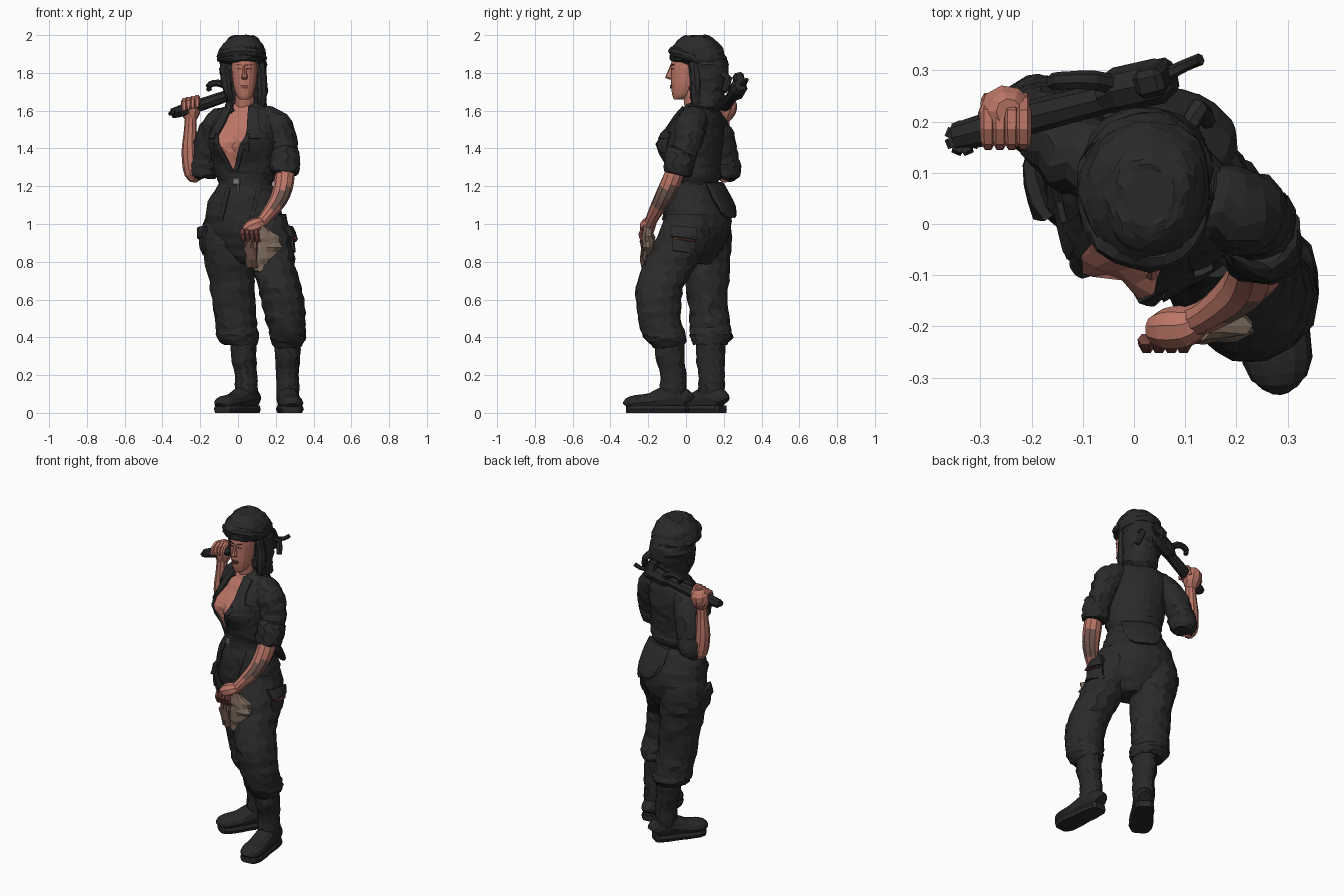
import bpy, bmesh, math, random
from mathutils import Vector
from mathutils.bvhtree import BVHTree

random.seed(4)
YAW = math.radians(-24)          # body is turned to its right


def material(name, rgb):
    m = bpy.data.materials.new(name)
    m.diffuse_color = (*rgb, 1)
    return m


CLOTH = material("charcoal cloth", (0.023, 0.023, 0.024))
BOOT = material("boot leather", (0.021, 0.021, 0.022))
SKIN = material("skin", (0.50, 0.18, 0.135))
DARK = material("dark red skin", (0.15, 0.05, 0.042))
INK = material("tattoo", (0.17, 0.10, 0.08))
RAG = material("beige rag", (0.20, 0.14, 0.105))
RAG2 = material("brown rag", (0.12, 0.065, 0.05))
STEEL = material("buckle steel", (0.20, 0.20, 0.20))


def finish(name, bm, mats):
    bmesh.ops.recalc_face_normals(bm, faces=bm.faces)
    me = bpy.data.meshes.new(name)
    bm.to_mesh(me)
    bm.free()
    for m in mats:
        me.materials.append(m)
    ob = bpy.data.objects.new(name, me)
    bpy.context.collection.objects.link(ob)
    return ob


def smooth_rows(rows, k):
    # Catmull-Rom through the given rings
    out = []
    for i in range(len(rows) - 1):
        p = [Vector(rows[max(0, min(len(rows) - 1, j))]) for j in range(i - 1, i + 3)]
        for s in range(k):
            t = s / k
            out.append(0.5 * (2 * p[1] + (p[2] - p[0]) * t + (2 * p[0] - 5 * p[1] + 4 * p[2] - p[3]) * t * t
                              + (3 * p[1] - p[0] - 3 * p[2] + p[3]) * t ** 3))
    return out + [Vector(rows[-1])]


def loft(name, rows, mats, n=14, yaw=0, k=3, wob=0, jit=0, follow=False, shape=None, cut=(), rule=None):
    """Skin rings (x, y, z, rx, ry); follow turns the rings along the path."""
    mats = mats if isinstance(mats, list) else [mats]
    rows = smooth_rows(rows, k)
    cen = [Vector(r[:3]) for r in rows]
    whole = (cen[-1] - cen[0]).normalized()
    ref = Vector((0, 0, 1)) if abs(whole.z) < 0.5 else Vector((0, 1, 0))
    bm, rings = bmesh.new(), []
    for i, r in enumerate(rows):
        u, v = Vector((math.cos(yaw), math.sin(yaw), 0)), Vector((-math.sin(yaw), math.cos(yaw), 0))
        if follow:
            t = (cen[min(i + 1, len(cen) - 1)] - cen[max(i - 1, 0)]).normalized()
            u = t.cross(ref).normalized()
            v = u.cross(t)
        ring = []
        for j in range(n):
            a = 2 * math.pi * (j + 0.5 * (i % 2) * (wob > 0)) / n
            f = 1 + wob * math.sin(3 * a + r[2] * 55 + 2 * math.sin(r[2] * 21)) + wob * 0.7 * math.sin(r[2] * 110 + a)
            lx, ly = math.cos(a) * abs(r[3]) * f, math.sin(a) * abs(r[4]) * f
            if shape:
                ly = shape(lx, ly, r[2])
            p = cen[i] + u * lx + v * ly
            p += Vector([random.uniform(-jit, jit) for _ in range(3)])
            ring.append(bm.verts.new(p))
        rings.append(ring)
    for a, b in zip(rings, rings[1:]):
        for j in range(n):
            bm.faces.new((a[j], a[(j + 1) % n], b[(j + 1) % n], b[j]))
    bm.faces.new(rings[0])
    bm.faces.new(rings[-1])
    for co, no in cut:
        bmesh.ops.bisect_plane(bm, geom=bm.verts[:] + bm.edges[:] + bm.faces[:], plane_co=co, plane_no=no)
    bmesh.ops.recalc_face_normals(bm, faces=bm.faces)
    if rule:
        for f in bm.faces:
            f.material_index = rule(f.calc_center_median(), f.normal)
    return finish(name, bm, mats)


def tube(name, pts, mat, n=8, k=2, **kw):
    return loft(name, [(x, y, z, r, r) for x, y, z, r in pts], mat, n=n, k=k, follow=True, **kw)


def drape(name, target, mat, corners, d, thick=0.01, n=4):
    """Lay a thin plate with four world corners onto a surface along d."""
    tree = BVHTree.FromPolygons([v.co for v in target.data.vertices], [p.vertices[:] for p in target.data.polygons])
    c, d = [Vector(p) for p in corners], Vector(d).normalized()
    bm, g = bmesh.new(), {}
    for i in range(n + 1):
        for j in range(n + 1):
            s, t = i / n, j / n
            hit = tree.ray_cast(c[0].lerp(c[1], s).lerp(c[3].lerp(c[2], s), t), d)[0]
            if hit:
                g[i, j] = bm.verts.new(hit - d * thick * 0.2)
    for i in range(n):
        for j in range(n):
            q = [(i, j), (i + 1, j), (i + 1, j + 1), (i, j + 1)]
            if all(x in g for x in q):
                bm.faces.new([g[x] for x in q])
    ob = finish(name, bm, [mat])
    m = ob.modifiers.new("thickness", "SOLIDIFY")
    m.thickness, m.offset = thick, 0
    return ob


def block(name, loc, size, mat, rot=(0, 0, 0), bevel=0.006):
    bm = bmesh.new()
    bmesh.ops.create_cube(bm, size=1)
    bmesh.ops.scale(bm, vec=size, verts=bm.verts)
    bmesh.ops.bevel(bm, geom=bm.edges[:], offset=bevel, segments=1, affect='EDGES')
    ob = finish(name, bm, [mat])
    ob.location, ob.rotation_euler = loc, rot
    return ob


# --- torso: shirt with an open V neck ---
UX, FY = Vector((math.cos(YAW), math.sin(YAW), 0)), Vector((-math.sin(YAW), math.cos(YAW), 0))
MID = Vector((0.03, 0.04, 0))
body = lambda lx, ly, z: MID + UX * lx + FY * ly + Vector((0, 0, z))


def opening(z):
    return 0.088 * (z - 1.27) / 0.21 if z < 1.48 else 0.088 - 0.05 * (z - 1.48) / 0.16


def bust(lx, ly, z):
    return ly - (0.05 * math.exp(-((abs(lx) - 0.08) / 0.055) ** 2 - ((z - 1.42) / 0.065) ** 2) if ly < 0 else 0)


def neckline(c, no):
    q = c - MID
    return int(q.dot(FY) < 0 and c.z > 1.27 and abs(q.dot(UX)) < opening(c.z))


cuts = []
for s in (-1, 1):
    cuts += [(body(0, 0, 1.27), UX * 0.21 - Vector((0, 0, s * 0.088))),
             (body(s * 0.088, 0, 1.48), UX * 0.16 + Vector((0, 0, s * 0.05)))]
torso = loft("shirt_body", [
    (0.04, 0.04, 1.20, 0.132, 0.115), (0.04, 0.045, 1.25, 0.162, 0.135), (0.035, 0.04, 1.30, 0.168, 0.138), (0.03, 0.04, 1.38, 0.178, 0.147),
    (0.03, 0.048, 1.46, 0.185, 0.146), (0.035, 0.065, 1.54, 0.185, 0.122), (0.04, 0.075, 1.595, 0.155, 0.095),
    (0.035, 0.075, 1.645, 0.068, 0.06)], [CLOTH, SKIN], n=28, yaw=YAW, jit=0.003, wob=0.006, shape=bust, cut=cuts, rule=neckline)
for s, side in ((-1, "right"), (1, "left")):
    w = lambda z, e: body(s * (opening(z) + e), -1, z)
    p = lambda a, z: body(s * a, -1, z)
    drape(side + "_lapel", torso, CLOTH, [w(1.47, -0.004), w(1.47, 0.055), w(1.61, 0.05), w(1.62, 0)], FY, 0.018)
    drape(side + "_shirt_edge", torso, CLOTH, [w(1.28, -0.004), w(1.28, 0.02), w(1.47, 0.025), w(1.47, -0.004)], FY, 0.014)
    drape(side + "_breast_pocket", torso, CLOTH, [p(.10, 1.38), p(.155, 1.38), p(.155, 1.47), p(.10, 1.47)], FY, 0.01)
    drape(side + "_pocket_flap", torso, CLOTH, [p(.095, 1.45), p(.16, 1.45), p(.16, 1.485), p(.095, 1.485)], FY, 0.02)
tube("shirt_collar", [(-0.025, 0.005, 1.59, 0.014), (-0.045, 0.06, 1.625, 0.026), (0.0, 0.125, 1.645, 0.03), (0.07, 0.125, 1.645, 0.03),
                      (0.115, 0.06, 1.63, 0.028), (0.10, 0.0, 1.59, 0.014)], CLOTH, n=7, k=3, jit=0.002)

# --- hips, belt, shirt tail ---
hips = loft("trouser_hips", [
    (0.04, 0.035, 1.23, 0.135, 0.115), (0.03, 0.045, 1.15, 0.178, 0.145), (0.03, 0.06, 1.05, 0.212, 0.17),
    (0.04, 0.06, 0.95, 0.215, 0.165), (0.05, 0.055, 0.86, 0.17, 0.13), (0.06, 0.05, 0.79, 0.07, 0.08)],
    CLOTH, n=20, yaw=YAW, jit=0.004, wob=0.008)
loft("belt", [(0.04, 0.035, 1.195, 0.146, 0.126), (0.04, 0.035, 1.24, 0.144, 0.124)], BOOT, n=20, yaw=YAW, k=1)
block("belt_buckle", (-0.008, -0.085, 1.225), (0.04, 0.012, 0.035), STEEL, (0, 0, YAW), 0.003)
block("belt_tongue", (0.0, -0.088, 1.20), (0.014, 0.012, 0.06), STEEL, (0, 0, YAW), 0.003)
loft("shirt_tail", [(0.08, 0.15, 1.22, 0.11, 0.025), (0.095, 0.195, 1.13, 0.115, 0.03), (0.115, 0.225, 1.06, 0.09, 0.025),
                    (0.125, 0.24, 1.035, 0.05, 0.012)], CLOTH, n=12, yaw=YAW, k=2, jit=0.003)
for x0, x1 in ((-0.10, -0.04), (0.06, 0.12)):
    drape("trouser_pleat", hips, CLOTH, [(x0, -1, 1.02), (x0 + .02, -1, 1.02), (x1, -1, 1.19), (x1 - .02, -1, 1.19)],
          (0, 1, 0), 0.012)

# --- trouser legs ---
leg_r = loft("right_trouser_leg", [
    (-0.05, 0.10, 1.05, 0.115, 0.125), (-0.06, 0.10, 0.93, 0.138, 0.145), (-0.05, 0.10, 0.82, 0.13, 0.135),
    (-0.035, 0.11, 0.70, 0.122, 0.117), (-0.02, 0.12, 0.55, 0.115, 0.105), (-0.008, 0.13, 0.45, 0.112, 0.11),
    (0.0, 0.135, 0.40, 0.113, 0.115), (0.015, 0.13, 0.36, 0.09, 0.09)], CLOTH, jit=0.004, wob=0.02)
leg_l = loft("left_trouser_leg", [
    (0.14, 0.02, 1.05, 0.115, 0.125), (0.155, -0.01, 0.93, 0.132, 0.148), (0.175, -0.065, 0.82, 0.126, 0.146),
    (0.21, -0.13, 0.70, 0.115, 0.132), (0.235, -0.145, 0.60, 0.115, 0.122), (0.25, -0.14, 0.50, 0.107, 0.115),
    (0.265, -0.12, 0.42, 0.098, 0.118), (0.265, -0.105, 0.38, 0.092, 0.105), (0.26, -0.095, 0.345, 0.07, 0.08)],
    CLOTH, jit=0.004, wob=0.02)
for ob, side, sx, y in ((leg_r, "right", -1, 0.08), (leg_l, "left", 1, -0.01)):
    q = lambda dy, z: (sx, y + dy, z)
    drape(side + "_cargo_pocket", ob, CLOTH, [q(-.06, .86), q(.06, .84), q(.06, .96), q(-.06, .97)], (-sx, 0, 0), 0.018)
    drape(side + "_cargo_flap", ob, CLOTH, [q(-.065, .93), q(.065, .92), q(.065, .975), q(-.065, .985)], (-sx, 0, 0), 0.036)
drape("pocket_lining", leg_l, DARK, [(1, -.06, .922), (1, .04, .907), (1, .04, .918), (1, -.06, .933)], (-1, 0, 0), 0.042)

# --- boots ---
for side, sx, sy, heel, toe in (("right", 0.03, 0.13, (0.085, 0.195), (-0.09, -0.055)),
                                ("left", 0.262, -0.085, (0.255, 0.01), (0.285, -0.315))):
    h, t = Vector((*heel, 0)), Vector((*toe, 0))
    a = h.lerp(t, 0.24)
    loft(side + "_boot_shaft", [(sx, sy, 0.40, 0.07, 0.078), (sx, sy, 0.30, 0.068, 0.078),
                                (a.x, a.y, 0.20, 0.06, 0.07), (a.x, a.y, 0.13, 0.062, 0.072), (a.x, a.y, 0.06, 0.055, 0.065)],
         BOOT, n=12, jit=0.002, wob=0.02)
    rows = [(0, .035, .045), (.05, .052, .058), (.25, .06, .07), (.45, .06, .06), (.62, .066, .047), (.85, .066, .042), (.96, .052, .036), (1, .03, .025)]
    loft(side + "_boot_foot", [(*(h.lerp(t, s) + Vector((0, 0, 0.01 + v)))[:], w, v) for s, w, v in rows],
         BOOT, n=12, k=2, follow=True)
    loft(side + "_boot_sole", [(*(h.lerp(t, s) + Vector((0, 0, 0.02)))[:], w * 1.04, 0.045) for s, w, v in rows],
         BOOT, n=12, k=1, follow=True, shape=lambda lx, ly, z: max(-0.02, min(0.02, ly)))

# --- sleeves with rolled cuffs ---
tube("left_sleeve", [(0.13, 0.045, 1.56, 0.07), (0.20, 0.025, 1.525, 0.085), (0.232, 0.015, 1.45, 0.078),
                     (0.248, -0.01, 1.37, 0.07), (0.25, -0.03, 1.31, 0.068)], CLOTH, n=14, k=3, jit=0.004, wob=0.025)
tube("left_cuff", [(0.25, -0.02, 1.39, 0.06), (0.25, -0.025, 1.375, 0.078), (0.25, -0.035, 1.32, 0.08),
                   (0.245, -0.045, 1.27, 0.076), (0.245, -0.047, 1.26, 0.05)], CLOTH, n=12, jit=0.004, wob=0.03)
tube("right_sleeve", [(-0.05, 0.105, 1.56, 0.07), (-0.10, 0.13, 1.525, 0.083), (-0.145, 0.175, 1.45, 0.084),
                      (-0.172, 0.20, 1.36, 0.077), (-0.185, 0.21, 1.29, 0.07)], CLOTH, n=14, k=3, jit=0.004, wob=0.025)
tube("right_cuff", [(-0.175, 0.205, 1.36, 0.055), (-0.177, 0.205, 1.35, 0.078), (-0.185, 0.21, 1.30, 0.08),
                    (-0.195, 0.215, 1.25, 0.07), (-0.195, 0.215, 1.24, 0.04)], CLOTH, n=12, jit=0.004, wob=0.03)

# --- forearms and hands ---
tube("left_forearm", [(0.25, -0.045, 1.31, 0.05), (0.243, -0.08, 1.22, 0.053), (0.215, -0.125, 1.13, 0.047),
                      (0.15, -0.175, 1.04, 0.034), (0.115, -0.19, 1.0, 0.032)], [SKIN, INK], n=10, k=3,
     rule=lambda c, no: int(1.08 < c.z < 1.19 and no.x > 0.1))
tube("left_hand", [(0.125, -0.188, 1.01, 0.03), (0.10, -0.20, 0.995, 0.042), (0.06, -0.205, 0.975, 0.04), (0.035, -0.205, 0.96, 0.025)],
     SKIN, n=9)
for i in range(4):
    x = 0.022 + i * 0.024
    tube("left_finger", [(x, -0.225, 0.968, 0.015), (x + .003, -0.238, 0.945, 0.016), (x + .008, -0.23, 0.91, 0.011)], DARK, n=6)
tube("right_forearm", [(-0.21, 0.21, 1.25, 0.03), (-0.24, 0.205, 1.27, 0.045), (-0.255, 0.20, 1.38, 0.044), (-0.253, 0.20, 1.48, 0.035),
                       (-0.25, 0.20, 1.56, 0.031)], SKIN, n=10, k=3)
tube("right_hand", [(-0.25, 0.20, 1.55, 0.03), (-0.25, 0.21, 1.59, 0.052), (-0.25, 0.22, 1.64, 0.052), (-0.245, 0.22, 1.668, 0.025)],
     SKIN, n=9)
for i in range(4):
    x = -0.285 + i * 0.023
    tube("right_finger", [(x, 0.245, 1.585 + i * .007, .014), (x, 0.215, 1.652 + i * .006, .016), (x, 0.165, 1.64 + i * .006, .015),
                          (x, 0.155, 1.60 + i * .006, .012)], SKIN, n=6, k=2)

# --- tool carried over the shoulder ---
tube("tool_handle", [(-0.35, 0.17, 1.585, 0.026), (-0.28, 0.187, 1.605, 0.033), (-0.18, 0.215, 1.637, 0.033), (-0.04, 0.25, 1.685, 0.03)],
     BOOT, n=8)
tube("tool_head", [(-0.06, 0.25, 1.68, 0.035), (-0.03, 0.262, 1.695, 0.045), (0.05, 0.28, 1.725, 0.045), (0.075, 0.288, 1.735, 0.03)],
     BOOT, n=8, k=1)
block("tool_jaw", (0.04, 0.285, 1.745), (0.06, 0.055, 0.11), BOOT, (0.2, -0.3, 0.2), 0.012)
tube("tool_tip", [(0.06, 0.29, 1.74, 0.014), (0.10, 0.31, 1.745, 0.012), (0.13, 0.322, 1.765, 0.012)], BOOT, n=6)
tube("tool_hook", [(-0.03, 0.27, 1.70, 0.02), (-0.08, 0.28, 1.74, 0.02), (-0.13, 0.28, 1.745, 0.018), (-0.155, 0.278, 1.73, 0.018),
                   (-0.15, 0.275, 1.705, 0.013)], BOOT, n=7)
loop = [(-0.335 + 0.024 * math.cos(a), 0.168 + 0.024 * math.sin(a), 1.588 + 0.004 * math.cos(a), 0.012)
        for a in [i * math.pi / 4 for i in range(8)]]
for i in range(8):
    tube("tool_loop_segment", [loop[i], loop[(i + 1) % 8]], BOOT, n=6, k=1)

# --- rag held in the left hand: pleated cloth ---
for name, mat, rows in (
        ("rag_main", RAG, [(0.11, -0.205, 0.985, 0.04, 0.02), (0.145, -0.20, 0.93, 0.075, 0.032), (0.155, -0.198, 0.88, 0.078, 0.03),
                           (0.13, -0.20, 0.82, 0.052, 0.025), (0.11, -0.20, 0.75, 0.022, 0.015)]),
        ("rag_fold", RAG2, [(0.07, -0.215, 0.93, 0.03, 0.02), (0.065, -0.22, 0.87, 0.035, 0.025), (0.075, -0.215, 0.77, 0.028, 0.02)])):
    loft(name, rows, mat, n=12, k=2, wob=0.13, jit=0.006)

# --- neck, head and face ---
tube("neck", [(0.035, 0.065, 1.57, 0.06), (0.035, 0.04, 1.64, 0.05), (0.035, 0.03, 1.74, 0.052)], SKIN, n=12)
head = loft("head", [(0.035, -0.04, 1.66, 0.024, 0.024), (0.035, -0.025, 1.68, 0.043, 0.047), (0.035, -0.01, 1.73, 0.059, 0.069),
                     (0.035, 0.0, 1.79, 0.067, 0.08), (0.035, 0.005, 1.85, 0.07, 0.084), (0.035, 0.01, 1.92, 0.06, 0.075)],
            SKIN, n=16)
loft("nose", [(0.035, -0.072, 1.845, 0.008, 0.01), (0.035, -0.084, 1.80, 0.011, 0.016), (0.035, -0.089, 1.775, 0.017, 0.022),
              (0.035, -0.079, 1.765, 0.012, 0.012)], SKIN, n=8, k=1)


def feature(name, mat, x, z, w, h, tilt=0, thick=0.006):
    drape(name, head, mat, [(x - w, -1, z - h - tilt), (x + w, -1, z - h + tilt), (x + w, -1, z + h + tilt), (x - w, -1, z + h - tilt)],
          (0, 1, 0), thick, 2)


for s in (-1, 1):
    feature("eye", DARK, 0.035 + s * 0.027, 1.822, 0.011, 0.004)
    feature("eyebrow", DARK, 0.035 + s * 0.028, 1.843, 0.015, 0.003, s * 0.002, 0.009)
feature("upper_lip", DARK, 0.035, 1.733, 0.02, 0.004, 0, 0.009)
feature("lower_lip", DARK, 0.035, 1.722, 0.016, 0.004, 0, 0.009)

# --- fur cap with flaps falling to the shoulders ---
loft("cap_crown", [(0.03, 0.055, 1.998, 0.045, 0.055), (0.028, 0.055, 1.985, 0.078, 0.09), (0.025, 0.06, 1.94, 0.113, 0.13),
                   (0.022, 0.065, 1.885, 0.132, 0.15), (0.022, 0.072, 1.86, 0.128, 0.148), (0.03, 0.10, 1.845, 0.10, 0.115)],
     CLOTH, n=18, jit=0.005, wob=0.02)
loft("cap_flaps", [(0.025, 0.10, 1.88, 0.12, 0.11), (0.025, 0.112, 1.82, 0.126, 0.115), (0.035, 0.112, 1.75, 0.116, 0.106),
                   (0.04, 0.11, 1.68, 0.108, 0.095), (0.045, 0.11, 1.62, 0.105, 0.082), (0.05, 0.11, 1.59, 0.07, 0.055)],
     CLOTH, n=18, jit=0.004, wob=0.025)
tube("cap_band", [(-0.095, 0.05, 1.88, 0.016), (-0.055, -0.035, 1.905, 0.026), (0.03, -0.065, 1.915, 0.028), (0.10, -0.035, 1.905, 0.026),
                  (0.14, 0.05, 1.88, 0.016)], CLOTH, n=8, k=3, jit=0.003)
tube("left_ear_flap", [(0.115, 0.04, 1.86, 0.028), (0.125, 0.05, 1.76, 0.03), (0.125, 0.05, 1.67, 0.028), (0.12, 0.05, 1.615, 0.018)],
     CLOTH, n=8, k=3, jit=0.003)
tube("right_ear_flap", [(-0.065, 0.04, 1.86, 0.028), (-0.065, 0.05, 1.78, 0.03), (-0.05, 0.05, 1.70, 0.026), (-0.035, 0.06, 1.65, 0.015)],
     CLOTH, n=8, k=3, jit=0.003)
tube("cap_strap", [(0.10, 0.17, 1.80, 0.018), (0.125, 0.225, 1.77, 0.02), (0.145, 0.20, 1.70, 0.016)], CLOTH, n=7)
